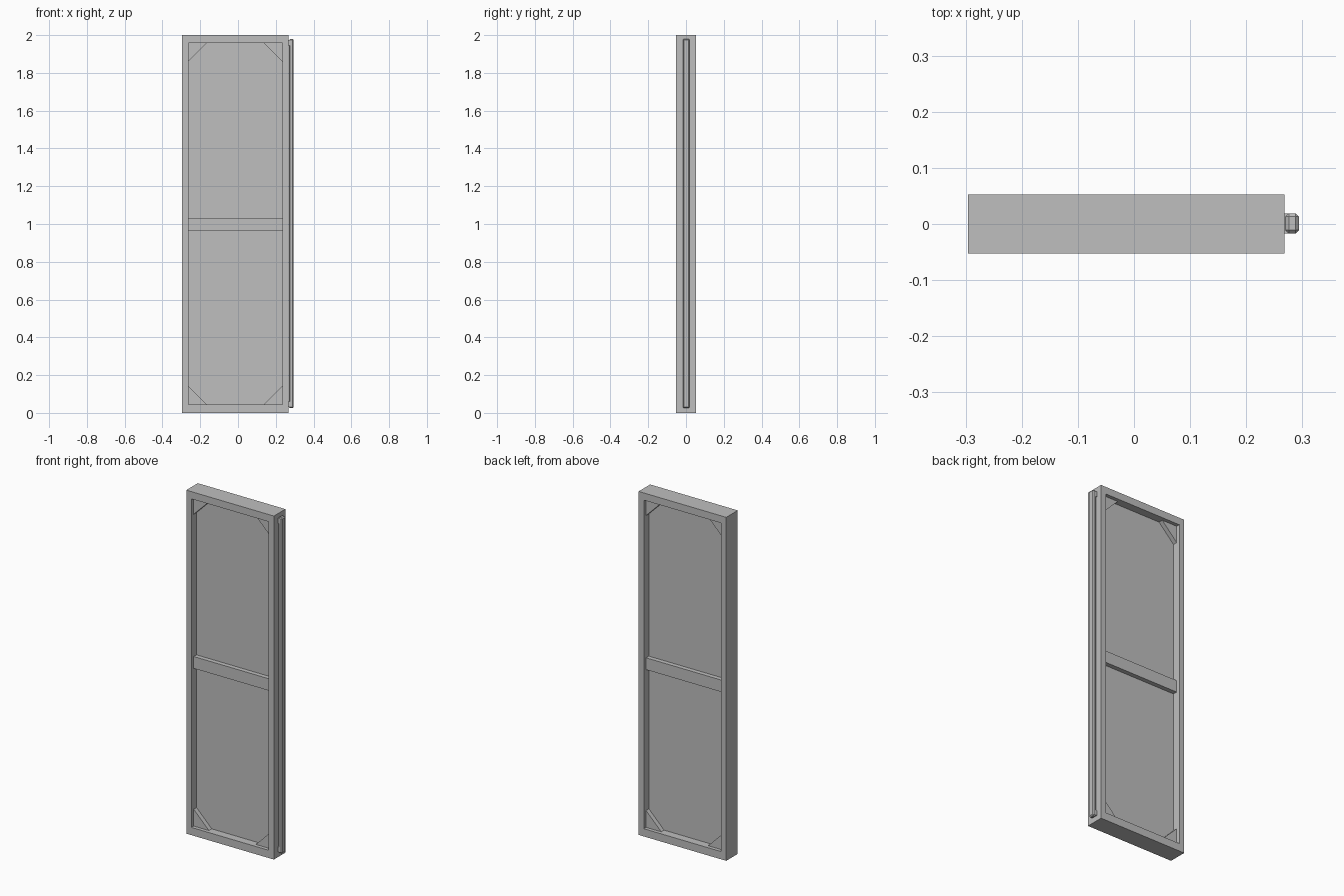
import bpy, bmesh
from mathutils import Vector

cube = bpy.data.objects.get("Cube")
if cube:
    bpy.data.objects.remove(cube, do_unlink=True)

grey = bpy.data.materials.new("plain grey")
grey.use_nodes = True
colour = (0.52, 0.52, 0.52, 1)
grey.diffuse_color = colour
grey.node_tree.nodes["Principled BSDF"].inputs["Base Color"].default_value = colour

# Outer frame limits and opening limits
LEFT, RIGHT, TOP, HALF = -0.296, 0.268, 2.0, 0.053
IN_L, IN_R, IN_B, IN_T = -0.263, 0.235, 0.045, 1.958


def finish(name, bm):
    bmesh.ops.recalc_face_normals(bm, faces=bm.faces)
    mesh = bpy.data.meshes.new(name)
    bm.to_mesh(mesh)
    bm.free()
    mesh.materials.append(grey)
    obj = bpy.data.objects.new(name, mesh)
    bpy.context.collection.objects.link(obj)
    return obj


def box(name, low, high, bevel=0):
    bm = bmesh.new()
    bmesh.ops.create_cube(bm, size=1)
    low, high = Vector(low), Vector(high)
    for v in bm.verts:
        v.co = (low + high) / 2 + v.co * (high - low)
    if bevel:
        bmesh.ops.bevel(bm, geom=bm.edges[:], offset=bevel, segments=1, affect='EDGES')
    return finish(name, bm)


def rectangle(x0, x1, z0, z1):
    return [(x0, z0), (x1, z0), (x1, z1), (x0, z1)]


# Door frame as one mitre-free ring
outer = rectangle(LEFT, RIGHT, 0, TOP)
inner = rectangle(IN_L, IN_R, IN_B, IN_T)
bm = bmesh.new()
rings = [[bm.verts.new((x, y, z)) for x, z in loop]
         for loop, y in ((outer, -HALF), (inner, -HALF), (inner, HALF), (outer, HALF))]
for a, b in zip(rings, rings[1:] + rings[:1]):
    for i in range(4):
        j = (i + 1) % 4
        bm.faces.new((a[i], a[j], b[j], b[i]))
finish("door_frame", bm)

# Recessed panel and middle rail
box("panel", (IN_L, -0.006, IN_B), (IN_R, 0.006, IN_T))
box("middle_rail", (IN_L, -0.032, 0.963), (IN_R, 0.032, 1.032))

# Triangular corner braces
SIZE = 0.098
for x, sx, side in ((IN_L, 1, "right"), (IN_R, -1, "left")):
    for z, sz, level in ((IN_B, 1, "bottom"), (IN_T, -1, "top")):
        bm = bmesh.new()
        face = bm.faces.new([bm.verts.new((px, -0.032, pz)) for px, pz in
                             ((x, z), (x + sx * SIZE, z), (x, z + sz * SIZE))])
        out = bmesh.ops.extrude_face_region(bm, geom=[face])
        for v in out["geom"]:
            if isinstance(v, bmesh.types.BMVert):
                v.co.y = 0.032
        finish(f"{level}_{side}_brace", bm)

# Chamfered edge bar with a mount near each end
box("edge_bar", (0.270, -0.017, 0.025), (0.294, 0.019, 1.980), 0.006)
for z, level in ((0.031, "bottom"), (1.944, "top")):
    box(f"{level}_bar_mount", (0.262, -0.017, z), (0.277, 0.019, z + 0.03))
